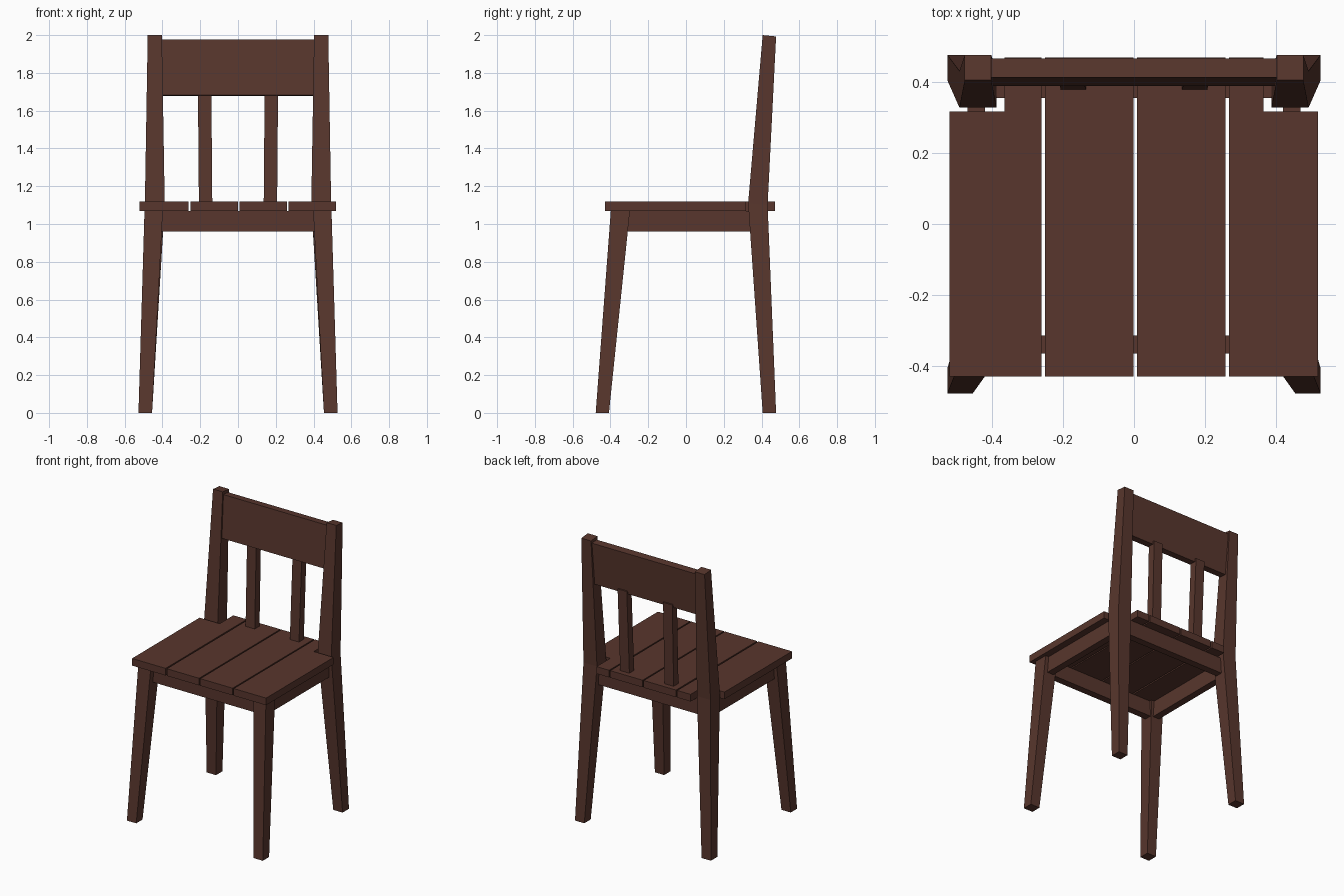
import bpy

if "Cube" in bpy.data.objects:
    bpy.data.objects.remove(bpy.data.objects["Cube"])

wood = bpy.data.materials.new("dark brown wood")
wood.diffuse_color = (0.0976, 0.0369, 0.0262, 1)
wood.use_nodes = True
wood.node_tree.nodes["Principled BSDF"].inputs["Base Color"].default_value = wood.diffuse_color


def make(name, verts, faces):
    mesh = bpy.data.meshes.new(name)
    mesh.from_pydata(verts, [], faces)
    mesh.materials.append(wood)
    obj = bpy.data.objects.new(name, mesh)
    bpy.context.collection.objects.link(obj)
    return obj


def beam(name, rings, side=1):
    """Loft rectangles (x0, x1, y0, y1, z at y0, z at y1); side=-1 mirrors in x."""
    verts, faces = [], []
    for x0, x1, y0, y1, z0, z1 in rings:
        a, b = sorted((x0 * side, x1 * side))
        verts += [(a, y0, z0), (b, y0, z0), (b, y1, z1), (a, y1, z1)]
    for r in range(len(rings) - 1):
        for i in range(4):
            j = (i + 1) % 4
            faces.append((4 * r + i, 4 * r + j, 4 * r + 4 + j, 4 * r + 4 + i))
    n = 4 * (len(rings) - 1)
    faces += [(3, 2, 1, 0), (n, n + 1, n + 2, n + 3)]
    return make(name, verts, faces)


def box(name, x0, x1, y0, y1, z0, z1):
    return beam(name, [(x0, x1, y0, y1, z0, z0), (x0, x1, y0, y1, z1, z1)])


def slab(name, outline, z0, z1):
    """Extrude a counter-clockwise outline upward."""
    n = len(outline)
    verts = [(x, y, z) for z in (z0, z1) for x, y in outline]
    faces = [(i, (i + 1) % n, n + (i + 1) % n, n + i) for i in range(n)]
    faces += [tuple(reversed(range(n))), tuple(range(n, 2 * n))]
    return make(name, verts, faces)


SEAT_LOW, SEAT_TOP = 1.07, 1.12
FRONT, BACK, NOTCH_Y, NOTCH_X = -0.43, 0.47, 0.318, 0.365

for side, label in ((-1, "left"), (1, "right")):
    # Splayed, tapered front legs
    beam(label + " front_leg", [
        (0.455, 0.527, -0.478, -0.408, 0, 0),
        (0.398, 0.495, -0.398, -0.297, SEAT_LOW, SEAT_LOW)], side)
    # Back legs bend at the seat and run up as backrest posts
    beam(label + " back_leg", [
        (0.455, 0.527, 0.406, 0.477, 0, 0),
        (0.388, 0.493, 0.329, 0.432, 1.11, 1.10),
        (0.403, 0.478, 0.406, 0.477, 2.0, 1.993)], side)
    # Backrest slats
    beam(label + " back_slat", [
        (0.136, 0.207, 0.379, 0.432, 1.10, 1.10),
        (0.141, 0.212, 0.403, 0.455, 1.70, 1.70)], side)
    # Side rails under the seat
    a, b = sorted((side * 0.42, side * 0.47))
    box(label + " side_rail", a, b, -0.34, 0.38, 0.96, SEAT_LOW)

# Front and back rails
box("front_rail", -0.43, 0.43, -0.365, -0.315, 0.96, SEAT_LOW)
box("back_rail", -0.43, 0.43, 0.355, 0.405, 0.96, SEAT_LOW)

# Leaning top panel of the backrest
beam("back_panel", [
    (-0.41, 0.41, 0.390, 0.443, 1.682, 1.678),
    (-0.41, 0.41, 0.414, 0.467, 1.978, 1.974)])

# Seat planks; the outer two are notched around the posts
box("inner_seat_plank left", -0.251, -0.001, FRONT, BACK, SEAT_LOW, SEAT_TOP)
box("inner_seat_plank right", 0.008, 0.259, FRONT, BACK, SEAT_LOW, SEAT_TOP)
slab("outer_seat_plank left", [
    (-0.521, FRONT), (-0.261, FRONT), (-0.261, BACK),
    (-NOTCH_X, BACK), (-NOTCH_X, NOTCH_Y), (-0.521, NOTCH_Y)], SEAT_LOW, SEAT_TOP)
slab("outer_seat_plank right", [
    (0.268, FRONT), (0.519, FRONT), (0.519, NOTCH_Y),
    (NOTCH_X, NOTCH_Y), (NOTCH_X, BACK), (0.268, BACK)], SEAT_LOW, SEAT_TOP)
